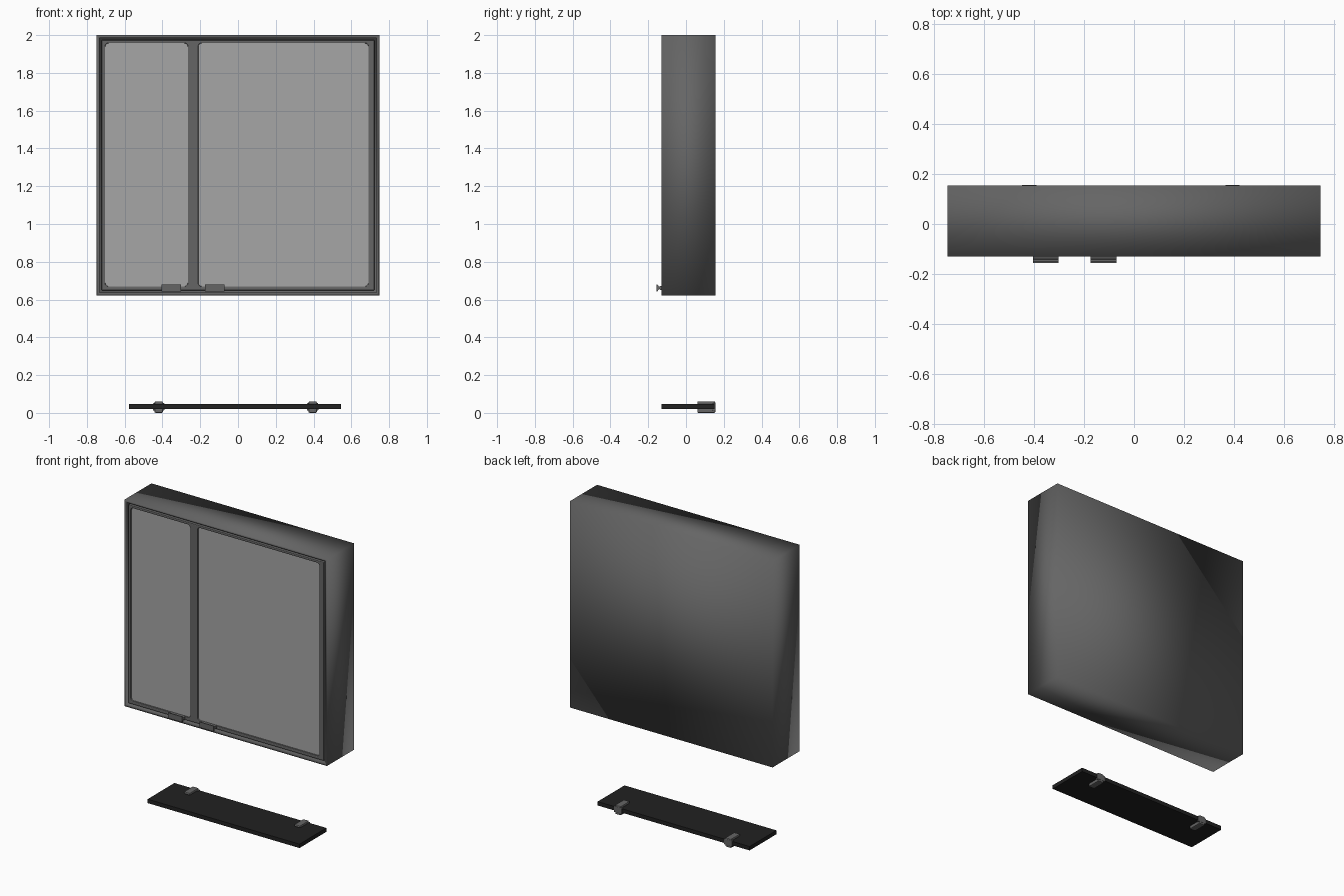
import bpy, bmesh, math
from mathutils import Vector

if "Cube" in bpy.data.objects:
    bpy.data.objects.remove(bpy.data.objects["Cube"])


def mat(name, v):
    m = bpy.data.materials.new(name)
    m.diffuse_color = (v, v, v, 1)
    m.use_nodes = True
    m.node_tree.nodes["Principled BSDF"].inputs["Base Color"].default_value = m.diffuse_color
    return m


CASE = mat("dark grey casing", 0.13)
GLASS = mat("mirror grey", 0.38)
BLACK = mat("black shelf", 0.015)
CLIP = mat("clip grey", 0.13)


def finish(name, bm, material):
    bmesh.ops.recalc_face_normals(bm, faces=bm.faces)
    me = bpy.data.meshes.new(name)
    bm.to_mesh(me)
    bm.free()
    ob = bpy.data.objects.new(name, me)
    bpy.context.collection.objects.link(ob)
    me.materials.append(material)
    return ob


def cube(bm, lo, hi):
    vs = bmesh.ops.create_cube(bm, size=1)["verts"]
    for v in vs:
        v.co = Vector([(a + b) / 2 + c * (b - a) for a, b, c in zip(lo, hi, v.co)])


def box(name, lo, hi, material, bevel=0):
    bm = bmesh.new()
    cube(bm, lo, hi)
    if bevel:
        bmesh.ops.bevel(bm, geom=bm.edges[:], offset=bevel, segments=2,
                        affect='EDGES', profile=0.5)
    return finish(name, bm, material)


def prism(name, pts, x0, x1, material):
    """Extrude a (y, z) profile along x."""
    bm = bmesh.new()
    f = bm.faces.new([bm.verts.new((x0, y, z)) for y, z in pts])
    g = bmesh.ops.extrude_face_region(bm, geom=[f])["geom"]
    for v in g:
        if isinstance(v, bmesh.types.BMVert):
            v.co.x = x1
    return finish(name, bm, material)


def rounded(x0, x1, z0, z1, r):
    pts = []
    for i, (cx, cz) in enumerate([(x1 - r, z1 - r), (x0 + r, z1 - r),
                                  (x0 + r, z0 + r), (x1 - r, z0 + r)]):
        for k in range(5):
            a = math.radians(90 * i + 22.5 * k)
            pts.append((cx + r * math.cos(a), cz + r * math.sin(a)))
    return pts


def door_frame(name, loops, y, depth, bevel):
    """Flat plate with holes, softly bevelled edges."""
    cu = bpy.data.curves.new(name, 'CURVE')
    cu.dimensions = '2D'
    cu.fill_mode = 'BOTH'
    cu.extrude = depth / 2 - bevel
    cu.bevel_depth = bevel
    cu.bevel_resolution = 1
    cu.offset = -bevel
    for pts in loops:
        s = cu.splines.new('POLY')
        s.points.add(len(pts) - 1)
        for p, (a, b) in zip(s.points, pts):
            p.co = (a, b, 0, 1)
        s.use_cyclic_u = True
    ob = bpy.data.objects.new(name, cu)
    bpy.context.collection.objects.link(ob)
    ob.rotation_euler.x = math.pi / 2
    ob.location.y = y
    cu.materials.append(CASE)
    bpy.ops.object.select_all(action='DESELECT')
    ob.select_set(True)
    bpy.context.view_layer.objects.active = ob
    bpy.ops.object.convert(target='MESH')
    bpy.ops.object.shade_smooth_by_angle(angle=math.radians(35))


# Cabinet casing: box with a rim and a shallow recess in the front
bm = bmesh.new()
cube(bm, (-0.748, -0.13, 0.622), (0.748, 0.155, 2.0))
front = min(bm.faces, key=lambda f: f.calc_center_median().y)
bmesh.ops.inset_region(bm, faces=[front], thickness=0.02)
front = min((f for f in bm.faces if abs(f.normal.y) > 0.9),
            key=lambda f: (round(f.calc_center_median().y, 3), -f.calc_area()))
g = bmesh.ops.extrude_face_region(bm, geom=[front])["geom"]
bmesh.ops.delete(bm, geom=[front], context='FACES_ONLY')
bmesh.ops.translate(bm, vec=(0, 0.025, 0),
                    verts=[v for v in g if isinstance(v, bmesh.types.BMVert)])
casing = finish("cabinet_casing", bm, CASE)
casing.data.polygons.foreach_set("use_smooth", [True] * len(casing.data.polygons))

# Front frame with two rounded openings, and the mirror panes behind it
left, right = (-0.703, -0.266), (-0.210, 0.690)
z0, z1 = 0.670, 1.957
door_frame("front_frame",
           [rounded(-0.722, 0.722, 0.648, 1.974, 0.004),
            rounded(*left, z0, z1, 0.018), rounded(*right, z0, z1, 0.018)],
           -0.117, 0.022, 0.005)
for name, (a, b) in (("left_mirror", left), ("right_mirror", right)):
    box(name, (a - 0.006, -0.118, z0 - 0.006), (b + 0.006, -0.109, z1 + 0.006), GLASS)

# Finger pulls: flared profile, wide at the outer end
for name, x in (("left_pull", -0.354), ("right_pull", -0.123)):
    prism(name, [(-0.125, 0.650), (-0.134, 0.650), (-0.143, 0.656), (-0.151, 0.643),
                 (-0.157, 0.643), (-0.157, 0.680), (-0.151, 0.680), (-0.143, 0.667),
                 (-0.134, 0.673), (-0.125, 0.673)], x - 0.052, x + 0.052, CASE)

# Separate shelf below
box("shelf", (-0.576, -0.131, 0.021), (0.546, 0.152, 0.047), BLACK)

# Shelf clips: C-shaped brackets gripping the back edge
for name, x in (("left_clip", -0.42), ("right_clip", 0.395)):
    box(name + "_upper_jaw", (x - 0.022, 0.06, 0.045), (x + 0.022, 0.155, 0.061), CLIP, 0.006)
    box(name + "_lower_jaw", (x - 0.022, 0.06, 0.0), (x + 0.022, 0.155, 0.023), CLIP, 0.006)
    box(name + "_back", (x - 0.03, 0.140, 0.012), (x + 0.03, 0.157, 0.052), CLIP, 0.004)
